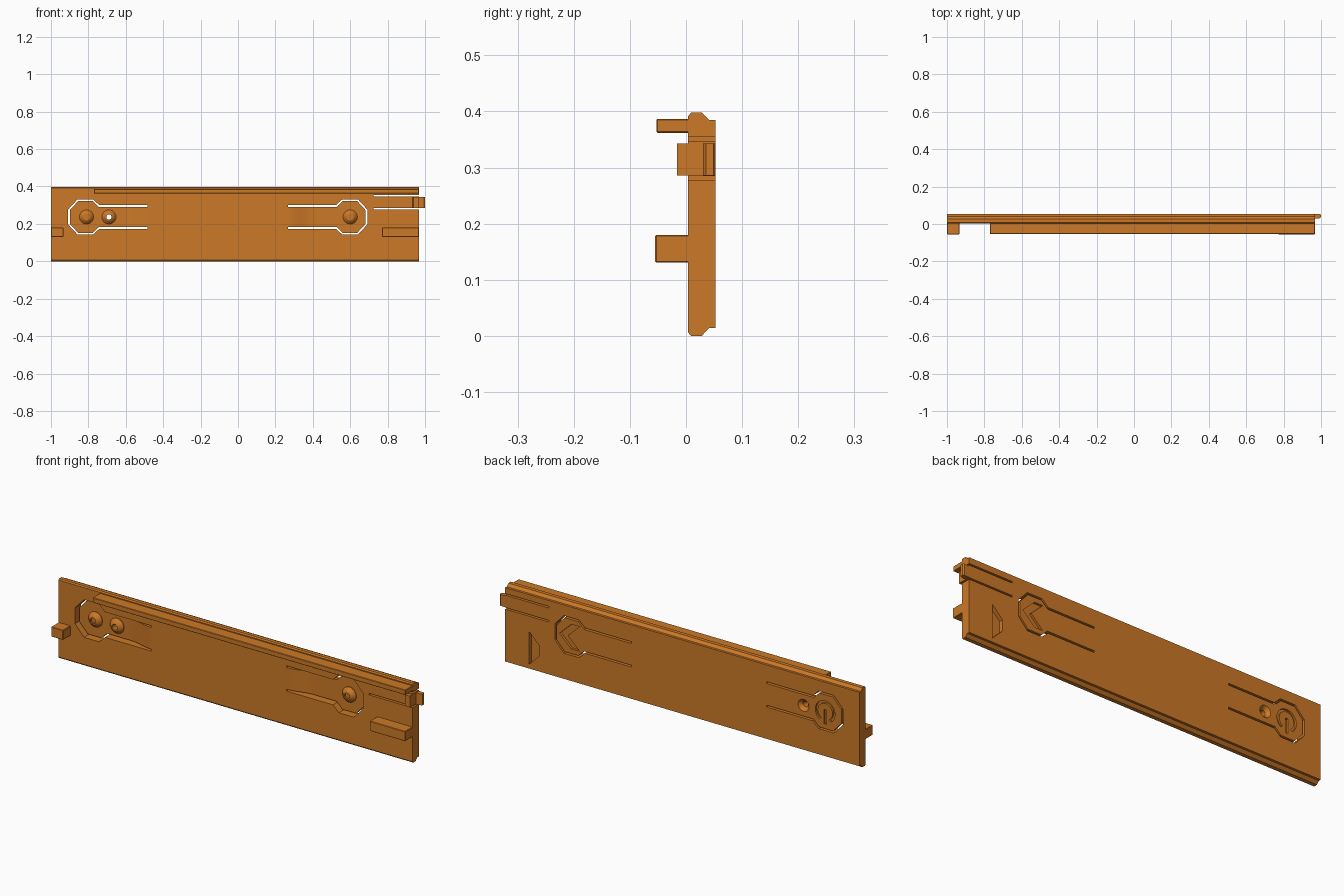
import bpy, bmesh, math
from mathutils import Vector

if "Cube" in bpy.data.objects:
    bpy.data.objects.remove(bpy.data.objects["Cube"])

orange = bpy.data.materials.new("orange plastic")
orange.diffuse_color = (0.6, 0.19, 0.02, 1)
orange.use_nodes = True
orange.node_tree.nodes["Principled BSDF"].inputs["Base Color"].default_value = orange.diffuse_color

FRONT, BACK, MID = 0.004, 0.053, 0.237   # panel faces, button height
FLOOR = 0.028                            # recessed button face


def prism(name, pts, a, b, axis="y", bevel=0):
    """Extrude a polygon along one axis: pts are (x,z), (y,z) or (x,y)."""
    place = {"y": lambda p, t: (p[0], t, p[1]),
             "x": lambda p, t: (t, p[0], p[1]),
             "z": lambda p, t: (p[0], p[1], t)}[axis]
    bm = bmesh.new()
    lo = [bm.verts.new(place(p, a)) for p in pts]
    hi = [bm.verts.new(place(p, b)) for p in pts]
    n = len(pts)
    bm.faces.new(lo)
    bm.faces.new(hi[::-1])
    for i in range(n):
        j = (i + 1) % n
        bm.faces.new((lo[j], lo[i], hi[i], hi[j]))
    return finish(name, bm, bevel)


def lathe(name, x, profile, segs=32):
    """Turn (radius, y) points about the y direction through (x, MID)."""
    bm = bmesh.new()
    rings = [[bm.verts.new((x + r * math.cos(2 * math.pi * i / segs), y,
                            MID + r * math.sin(2 * math.pi * i / segs)))
              for i in range(segs)] for r, y in profile]
    for p, q in zip(rings, rings[1:]):
        for i in range(segs):
            j = (i + 1) % segs
            bm.faces.new((p[i], p[j], q[j], q[i]))
    bm.faces.new(rings[0])
    bm.faces.new(rings[-1])
    return finish(name, bm)


def finish(name, bm, bevel=0):
    bmesh.ops.recalc_face_normals(bm, faces=bm.faces)
    if bevel:
        bmesh.ops.bevel(bm, geom=list(bm.edges), offset=bevel, segments=1,
                        affect="EDGES")
    me = bpy.data.meshes.new(name)
    bm.to_mesh(me)
    bm.free()
    ob = bpy.data.objects.new(name, me)
    me.materials.append(orange)
    bpy.context.collection.objects.link(ob)
    return ob


def box(x0, x1, z0, z1):
    return [(x0, z0), (x1, z0), (x1, z1), (x0, z1)]


def cut(target, cutter):
    bpy.context.view_layer.objects.active = target
    m = target.modifiers.new("cut", "BOOLEAN")
    m.operation, m.solver, m.object = "DIFFERENCE", "EXACT", cutter
    bpy.ops.object.modifier_apply(modifier=m.name)
    bpy.data.objects.remove(cutter)


def ribbon(path, w):
    """Closed outline of a band of width w centred on an open path."""
    left, right = [], []
    for i, p in enumerate(path):
        p = Vector(p)
        d1 = (p - Vector(path[i - 1])).normalized() if i else None
        d2 = (Vector(path[i + 1]) - p).normalized() if i < len(path) - 1 else d1
        d1 = d1 or d2
        n1, n2 = Vector((-d1.y, d1.x)), Vector((-d2.y, d2.x))
        off = (n1 + n2) / (1 + n1.dot(n2)) * w / 2
        left.append(tuple(p + off))
        right.append(tuple(p - off))
    return left + right[::-1]


# main panel with chamfered long edges
panel = prism("panel", [(FRONT, .006), (.009, 0), (.028, 0), (.041, .014),
                        (BACK, .014), (BACK, .385), (.041, .385),
                        (.028, .398), (.009, .398), (FRONT, .392)],
              -1, .967, "x")

# two flexible push buttons: recessed octagon, curved arm, slot around them
half = [(-.483, .059), (-.744, .059), (-.776, .09), (-.856, .09), (-.904, .038)]
for side in (1, -1):
    shift = 0 if side == 1 else -.217
    fx = lambda x: side * x + shift if side == 1 else -x + shift
    path = [(fx(x), MID + z) for x, z in half]
    path += [(fx(x), MID - z) for x, z in half[::-1]]
    head = path[1:-1]
    cut(panel, prism("head_cutter", head, -.02, FLOOR))
    ramp = [(fx(-.483), -.02)]
    for i in range(11):
        t = i / 10
        depth = FRONT + (FLOOR - FRONT) * (3 * t * t - 2 * t ** 3)
        ramp.append((fx(-.485 - .13 * t), depth))
    ramp += [(fx(-.76), FLOOR), (fx(-.76), -.02)]
    cut(panel, prism("arm_cutter", ramp, MID - .059, MID + .059, "z"))
    cut(panel, prism("slot_cutter", ribbon(path, .009), -.02, .08))

# slots that free the latch tongue
for z in (.281, .351):
    cut(panel, prism("latch_slot_cutter", box(.725, 1.1, z - .004, z + .004),
                     -.02, .08))

# back markings: power ring and bar, chevron, triangular grip
arc = [(-.81 + .048 * math.cos(math.radians(a)),
        MID + .048 * math.sin(math.radians(a))) for a in range(-55, 236, 10)]
cut(panel, prism("ring_cutter", ribbon(arc, .013), .043, .07))
cut(panel, prism("bar_cutter", box(-.817, -.803, MID - .062, MID + .01),
                 .043, .07))
cut(panel, prism("chevron_cutter",
                 [(.665, MID), (.60, MID + .062), (.555, MID + .062),
                  (.62, MID), (.555, MID - .062), (.60, MID - .062)],
                 .041, .07))
cut(panel, prism("grip_cutter", [(.835, .035), (.835, .20), (.78, .145),
                                 (.78, .09)], .033, .07))

# raised studs on the button backs
stud = [(.038, FLOOR + .003), (.038, FLOOR - .003), (.032, FLOOR - .009),
        (.024, FLOOR - .018), (.018, FLOOR - .021)]
studs = [lathe("stud", x, stud) for x in (-.81, -.69, .6)]

# small round window through the middle stud, countersunk at the back
cone = [(.014, -.03), (.014, .036), (.03, BACK), (.03, .08)]
for part in (panel, studs[1]):
    cut(part, lathe("hole_cutter", -.69, cone))

# shallow dimples in the two solid studs
for i, x in ((0, -.81), (2, .6)):
    cut(studs[i], lathe("dimple_cutter", x, [(.014, -.03), (.014, FLOOR - .014)]))

# top rail and side stops
prism("top_rail", box(-.77, .967, .362, .387), -.053, .01, bevel=.002)
prism("left_stop", box(-1, -.933, .131, .18), -.055, .01, bevel=.002)
prism("right_stop", box(.77, .967, .131, .18), -.055, .01, bevel=.002)

# snap latch on the tongue end
prism("latch", [(.932, .03), (.932, .0), (.938, -.016), (.967, -.016),
                (.967, .03), (.99, .03), (1.0, .036), (1.0, .049),
                (.994, BACK), (.95, BACK - .001)], .286, .343, "z")

for ob in bpy.context.collection.objects:
    ob.select_set(True)
    bpy.context.view_layer.objects.active = ob
bpy.ops.object.shade_smooth_by_angle(angle=math.radians(25))
